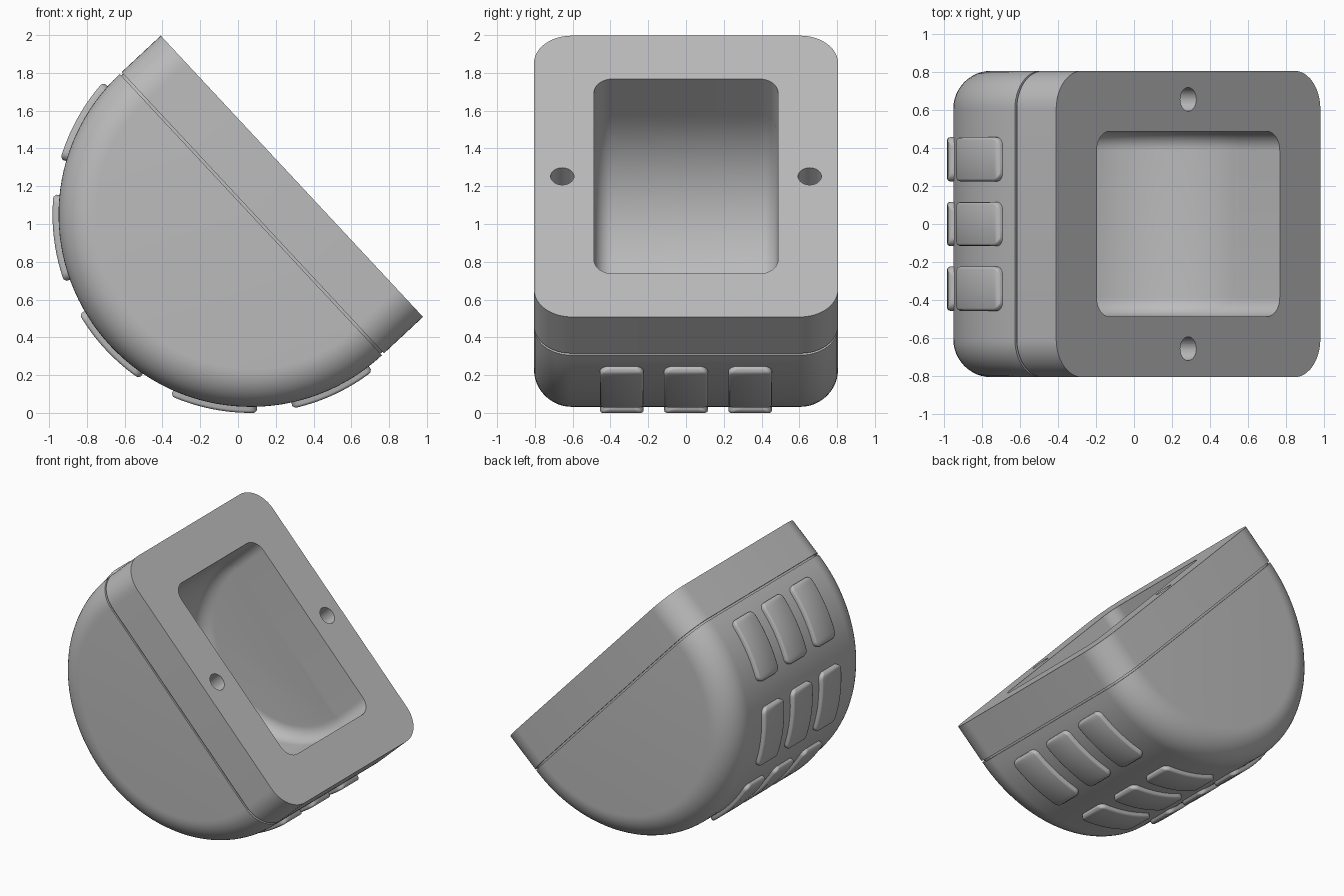
import bpy, bmesh
from math import sin, cos, pi, radians, sqrt
from mathutils import Matrix

cube = bpy.data.objects.get("Cube")
if cube:
    bpy.data.objects.remove(cube, do_unlink=True)

grey = bpy.data.materials.new("plain grey")
grey.use_nodes = True
grey.diffuse_color = (0.5, 0.5, 0.5, 1)
grey.node_tree.nodes["Principled BSDF"].inputs["Base Color"].default_value = (0.5, 0.5, 0.5, 1)

# Parts are built upright around the seam centre, then tilted into place
TILT = Matrix.Translation((0.068, 0, 1.05)) @ Matrix.Rotation(radians(47), 4, 'Y')
RADIUS, HALF_WIDTH, FILLET, LID_TOP = 1.018, 0.805, 0.2, 0.297


def finish(name, bm):
    bmesh.ops.recalc_face_normals(bm, faces=bm.faces)
    bm.transform(TILT)
    mesh = bpy.data.meshes.new(name)
    bm.to_mesh(mesh)
    bm.free()
    mesh.materials.append(grey)
    obj = bpy.data.objects.new(name, mesh)
    bpy.context.collection.objects.link(obj)
    return obj


def loft(name, rings):
    """Join closed rings of points and cap both ends."""
    bm = bmesh.new()
    loops = [[bm.verts.new(p) for p in ring] for ring in rings]
    for a, b in zip(loops, loops[1:]):
        for i in range(len(a)):
            j = (i + 1) % len(a)
            bm.faces.new((a[i], a[j], b[j], b[i]))
    bm.faces.new(loops[0])
    bm.faces.new(loops[-1])
    return finish(name, bm)


def round_path(r, top):
    """Half circle, with straight walls up to the top when it is above zero."""
    pts = [(r * cos(pi * i / 64), -r * sin(pi * i / 64)) for i in range(65)]
    return pts + [(-r, top), (r, top)] if top > 0 else pts


def box_path(r, bottom, top):
    return [(r, bottom), (-r, bottom), (-r, top), (r, top)]


def filleted(name, path, radius, half, fillet, *args, steps=12):
    """Stack copies of a path along y, shrinking at the rounded ends."""
    ends = [(radius - fillet + fillet * sin(pi / 2 * i / steps),
             -half + fillet - fillet * cos(pi / 2 * i / steps)) for i in range(steps + 1)]
    profile = ends + [(r, -y) for r, y in reversed(ends)]
    return loft(name, [[(x, y, z) for x, z in path(r, *args)] for r, y in profile])


def smooth(obj, angle):
    bpy.ops.object.select_all(action='DESELECT')
    obj.select_set(True)
    bpy.context.view_layer.objects.active = obj
    bpy.ops.object.shade_smooth_by_angle(angle=radians(angle))


# Rounded body, flat lid and the recessed core that leaves a seam between them
body = filleted("body", round_path, RADIUS, HALF_WIDTH, FILLET, 0)
lid = filleted("lid", box_path, RADIUS, HALF_WIDTH, FILLET, 0.014, LID_TOP)
core = filleted("seam_core", box_path, RADIUS - 0.012, HALF_WIDTH - 0.012, FILLET, -0.01, 0.03)

# Cutters: scooped recess and two screw holes
cutters = [filleted("recess_cutter", round_path, 0.705, 0.487, 0.1, 0.4)]
for side in (-1, 1):
    bm = bmesh.new()
    bmesh.ops.create_cone(bm, cap_ends=True, segments=32, radius1=0.062, radius2=0.062, depth=0.5,
                          matrix=Matrix.Translation((0, side * 0.655, 0.2)))
    cutters.append(finish("hole_cutter", bm))

for part in (body, lid, core):
    for cutter in cutters:
        mod = part.modifiers.new("cut", 'BOOLEAN')
        mod.operation, mod.solver, mod.object = 'DIFFERENCE', 'EXACT', cutter
    bpy.context.view_layer.update()
    cut = bpy.data.meshes.new_from_object(part.evaluated_get(bpy.context.evaluated_depsgraph_get()))
    part.modifiers.clear()
    part.data = cut
    smooth(part, 30)
for cutter in cutters:
    bpy.data.objects.remove(cutter, do_unlink=True)


# Grip pads wrapped around the curved side
def grip_pad(name, centre, y0):
    length, half, corner, bevel, top, base = 0.235, 0.116, 0.045, 0.014, 1.05, 0.98
    inner = length - corner
    ends = [inner + corner * sin(pi / 2 * i / 6) for i in range(7)]
    stations = [-s for s in reversed(ends)] + [inner * i / 6 for i in range(-5, 6)] + ends
    rings = []
    for s in stations:
        d = max(abs(s) - inner, 0)
        w = half - corner + sqrt(max(corner ** 2 - d ** 2, 0))
        drop = max(abs(s) - length + bevel, 0)
        section = [(-w, base), (-w, top - bevel), (bevel * 0.3 - w, top - bevel * 0.3), (bevel - w, top)]
        section += [(-y, r) for y, r in reversed(section)]
        a = centre + s / top
        rings.append([(min(r, top - drop) * sin(a), y0 + y, -min(r, top - drop) * cos(a))
                      for y, r in section])
    smooth(loft(name, rings), 50)


for row in range(-2, 3):
    for column in (-1, 0, 1):
        grip_pad(f"grip_pad_{row + 3}_{column + 2}", radians(36 * row), 0.34 * column)
